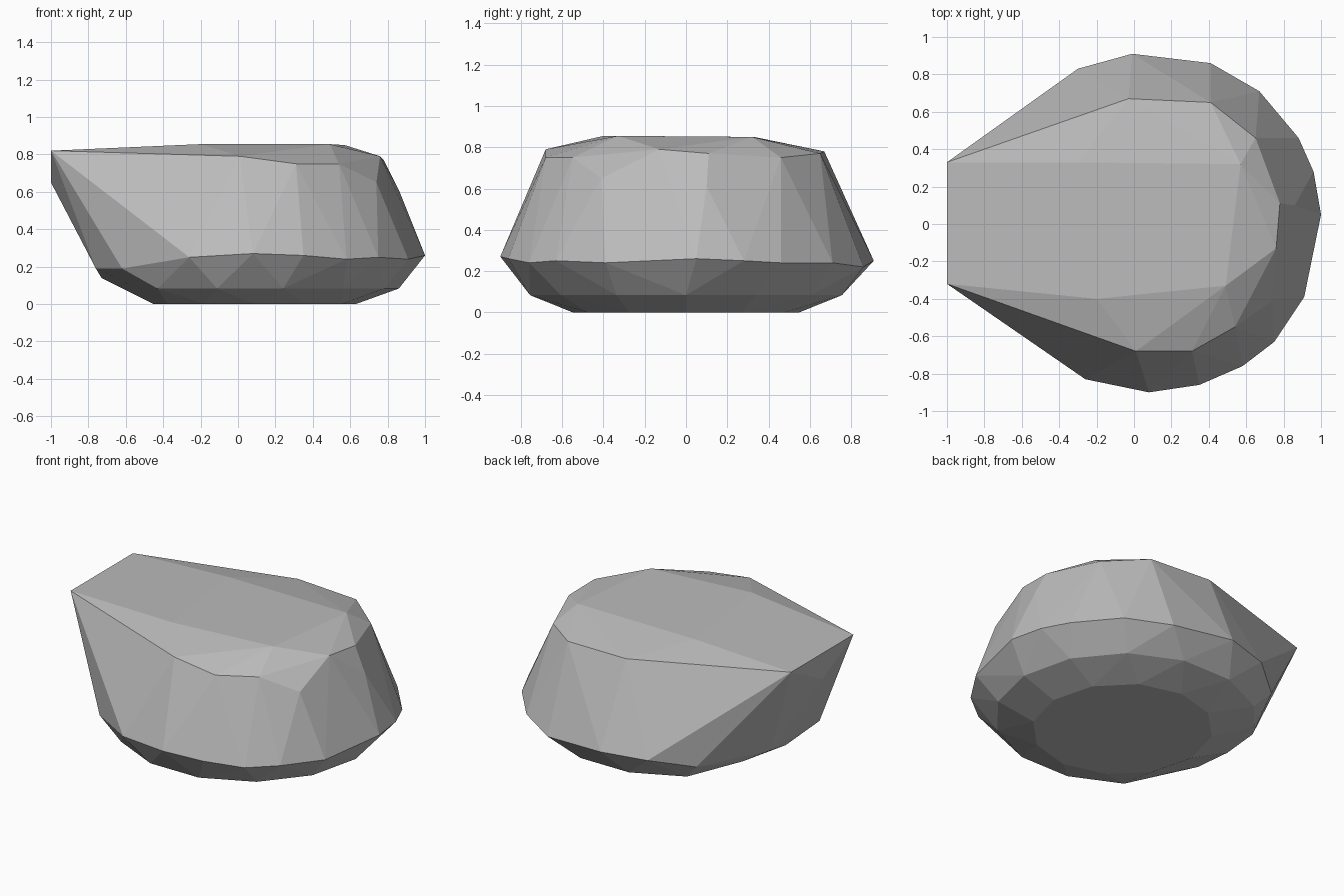
import bpy
import bmesh
from math import cos, sin, tau, radians

default_cube = bpy.data.objects.get("Cube")
if default_cube:
    bpy.data.objects.remove(default_cube, do_unlink=True)


def flat_material(name, colour):
    material = bpy.data.materials.new(name)
    material.use_nodes = True
    material.diffuse_color = colour
    shader = material.node_tree.nodes["Principled BSDF"]
    shader.inputs["Base Color"].default_value = colour
    shader.inputs["Roughness"].default_value = 1
    return material


def ring(sides, centre_x, radius_x, radius_y, height):
    """Points of an ellipse; height is a function of x."""
    points = []
    for i in range(sides):
        angle = tau * i / sides
        x = centre_x + radius_x * cos(angle)
        points.append((x, radius_y * sin(angle), height(x)))
    return points


def convex_solid(name, points, material):
    """Wrap the points in a flat-shaded convex shell."""
    mesh = bpy.data.meshes.new(name)
    bm = bmesh.new()
    for point in points:
        bm.verts.new(point)
    hull = bmesh.ops.convex_hull(bm, input=bm.verts[:], use_existing_faces=False)
    unused = set(hull["geom_interior"]) | set(hull["geom_unused"])
    unused = [v for v in unused if isinstance(v, bmesh.types.BMVert)]
    bmesh.ops.delete(bm, geom=unused, context="VERTS")
    bmesh.ops.dissolve_limit(bm, angle_limit=radians(1),
                             verts=bm.verts[:], edges=bm.edges[:])
    bmesh.ops.recalc_face_normals(bm, faces=bm.faces[:])
    bm.to_mesh(mesh)
    bm.free()
    mesh.materials.append(material)
    boulder = bpy.data.objects.new(name, mesh)
    bpy.context.collection.objects.link(boulder)
    return boulder


# Flat underside and the chine above it, which lifts below the overhang
underside = ring(12, .09, .54, .55, lambda x: 0)
chine = ring(14, .065, .795, .775, lambda x: .14 if x < -.5 else .083)

# Widest band around the body
belt = [
    (1, .05, .26), (.96, .28, .25), (.88, .46, .24), (.67, .71, .24),
    (.41, .86, .22), (-.01, .91, .25), (-.3, .83, .24), (-.53, .65, .19),
    (-.76, .2, .19), (-.76, -.31, .19), (-.62, -.56, .19), (-.26, -.83, .25),
    (.08, -.9, .27), (.35, -.86, .26), (.58, -.76, .24), (.75, -.63, .25),
    (.91, -.39, .24),
]

# Shoulder where the sides turn into the top
shoulder = [
    (.86, .1, .61), (.74, -.41, .65), (.78, .11, .77), (.65, .46, .75),
    (.41, .65, .77), (-.03, .67, .78), (.01, -.68, .79), (.31, -.68, .75),
    (.54, -.55, .75), (.76, -.13, .79),
]

# Nearly level top and the pointed overhang
top = [(.57, .32, .85), (-.3, .33, .85), (-.2, -.4, .855), (.49, -.33, .855)]
overhang = [(-1, .33, .82), (-1, -.32, .82), (-1, 0, .65)]

stone_grey = flat_material("stone_grey", (.5, .5, .5, 1))
convex_solid("boulder", underside + chine + belt + shoulder + top + overhang,
             stone_grey)
